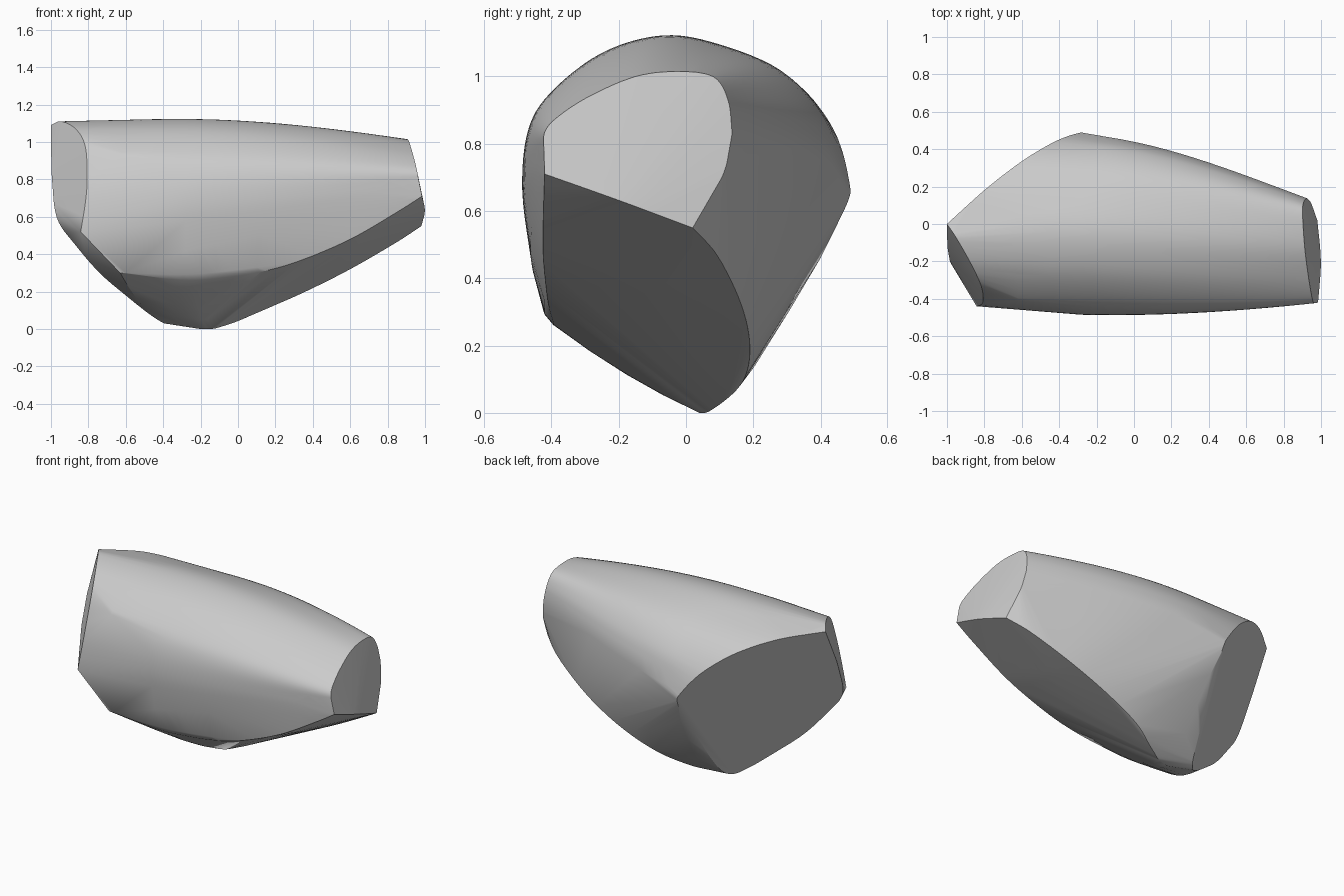
import bpy, bmesh, math
from mathutils import Vector

cube = bpy.data.objects.get("Cube")
if cube:
    bpy.data.objects.remove(cube)


def spline(points, steps=6):
    """Smooth open curve through the points (Catmull-Rom)."""
    p = [Vector(q) for q in points]
    p = [2 * p[0] - p[1]] + p + [2 * p[-1] - p[-2]]
    out = []
    for a, b, c, d in zip(p, p[1:], p[2:], p[3:]):
        for i in range(steps):
            t = i / steps
            out.append(0.5 * (2 * b + (c - a) * t + (2 * a - 5 * b + 4 * c - d) * t ** 2
                              + (3 * b - a - 3 * c + d) * t ** 3))
    return out + [p[-2]]


# Planes of the flat cut faces
def on_narrow_end(y, z):
    return Vector((1.073 - 0.061 * y - 0.167 * z, y, z))

def on_wide_end(y, z):
    return Vector((-1 - 0.62 * y + 0.2 * (z - 1.09), y, z))

def on_back_cut(y, z):
    return Vector((-1 + (0.34 * y - 0.173 * (z - 1.09)) / 0.335, y, z))

def lift(plane, outline):
    return [plane(q.x, q.y) for q in spline(outline)]


cloud = []

# Main shell: rings swept from the widest section to the narrow end
wide = spline([(-.455, .42), (-.485, .65), (-.465, .83), (-.4, .95), (-.25, 1.07),
               (-.07, 1.122), (.1, 1.095), (.29, 1.01), (.42, .87), (.48, .7)])
narrow = spline([(-.42, .71), (-.421, .77), (-.42, .835), (-.375, .885), (-.28, .945),
                 (-.15, 1.0), (-.03, 1.015), (.08, 1.0), (.125, .93), (.137, .83)])
centre = Vector((-.1, .65))
RINGS = 16
for i in range(RINGS + 1):
    t = i / RINGS
    bow = 4 * t * (1 - t)
    for a, b in zip(wide, narrow):
        d = a.lerp(b, t) - centre
        d.x *= 1 + bow * (.11 if d.x > 0 else .06)
        d.y *= 1 + bow * .06
        q = centre + d
        end = on_narrow_end(b.x, b.y)
        cloud.append(Vector((-.28 + (end.x + .28) * t, q.x, q.y)))

# Narrow end corner below the shell rings
cloud += lift(on_narrow_end, [(.137, .83), (.115, .72), (.07, .64), (.02, .55)])
cloud += spline([(.984, -.42, .71), (.999, -.2, .632), (.98, .02, .55)])

# Wide end outline, and the shell running into it
cloud += lift(on_wide_end, [(0, 1.09), (-.08, 1.11), (-.22, 1.07), (-.33, .98),
                            (-.4, .82), (-.43, .68), (-.44, .52)])
for x, size in ((-.45, .998), (-.62, .985)):
    for q in wide:
        if -.42 < q.x < .1 and q.y > .6:
            s = centre + (q - centre) * size
            cloud.append(Vector((x, s.x, s.y)))

# Back cut outline, with the softened flank edge beside it
cloud += lift(on_back_cut, [(0, 1.09), (.19, 1.055), (.34, .97), (.44, .84),
                            (.483, .7), (.478, .62), (.38, .45), (.17, .12), (.08, .03),
                            (.013, .07), (-.069, .18), (-.146, .3), (-.197, .45),
                            (-.22, .6), (-.12, .85)])
cloud += [Vector(q) for q in ((-.24, .4, .46), (-.225, .305, .3), (-.22, .205, .14))]

# Curved underside, ruled between its back edge and its front edge
back_edge = spline([(.98, .02, .55), (.85, .095, .465), (.6, .165, .32), (.35, .19, .195),
                    (.12, .17, .095), (-.05, .1, .025), (-.2, .04, 0), (-.46, .013, .07)])
front_edge = spline([(.984, -.42, .71), (.85, -.423, .625), (.6, -.425, .48),
                     (.33, -.415, .365), (.12, -.405, .305), (-.1, -.395, .272),
                     (-.3, -.395, .262), (-.63, -.42, .3)])
for i, (a, b) in enumerate(zip(back_edge, front_edge)):
    for t in (0, .25, .5, .75, 1):
        sag = .08 * t * (1 - t) * i / len(back_edge)
        cloud.append(a.lerp(b, t) - Vector((0, 0, sag)))

# Rounded front lower edge
cloud += spline([(.1, -.42, .33), (-.15, -.42, .3), (-.35, -.42, .292), (-.6, -.423, .3)])

# Wrap the outlines in one closed skin
bm = bmesh.new()
for p in cloud:
    bm.verts.new((p.x, p.y, max(p.z, 0)))
bmesh.ops.remove_doubles(bm, verts=bm.verts[:], dist=0.004)
bmesh.ops.convex_hull(bm, input=bm.verts[:])
loose = [v for v in bm.verts if not v.link_faces]
bmesh.ops.delete(bm, geom=loose, context='VERTS')
bmesh.ops.dissolve_degenerate(bm, dist=0.001, edges=bm.edges[:])
bmesh.ops.recalc_face_normals(bm, faces=bm.faces[:])
mesh = bpy.data.meshes.new("cut_stone_body")
bm.to_mesh(mesh)
bm.free()

body = bpy.data.objects.new("cut_stone_body", mesh)
bpy.context.collection.objects.link(body)

grey = bpy.data.materials.new("light_grey")
grey.use_nodes = True
grey.diffuse_color = (.6, .6, .6, 1)
grey.node_tree.nodes["Principled BSDF"].inputs["Base Color"].default_value = (.6, .6, .6, 1)
mesh.materials.append(grey)

bpy.ops.object.select_all(action='DESELECT')
body.select_set(True)
bpy.context.view_layer.objects.active = body
bpy.ops.object.shade_smooth_by_angle(angle=math.radians(30))
